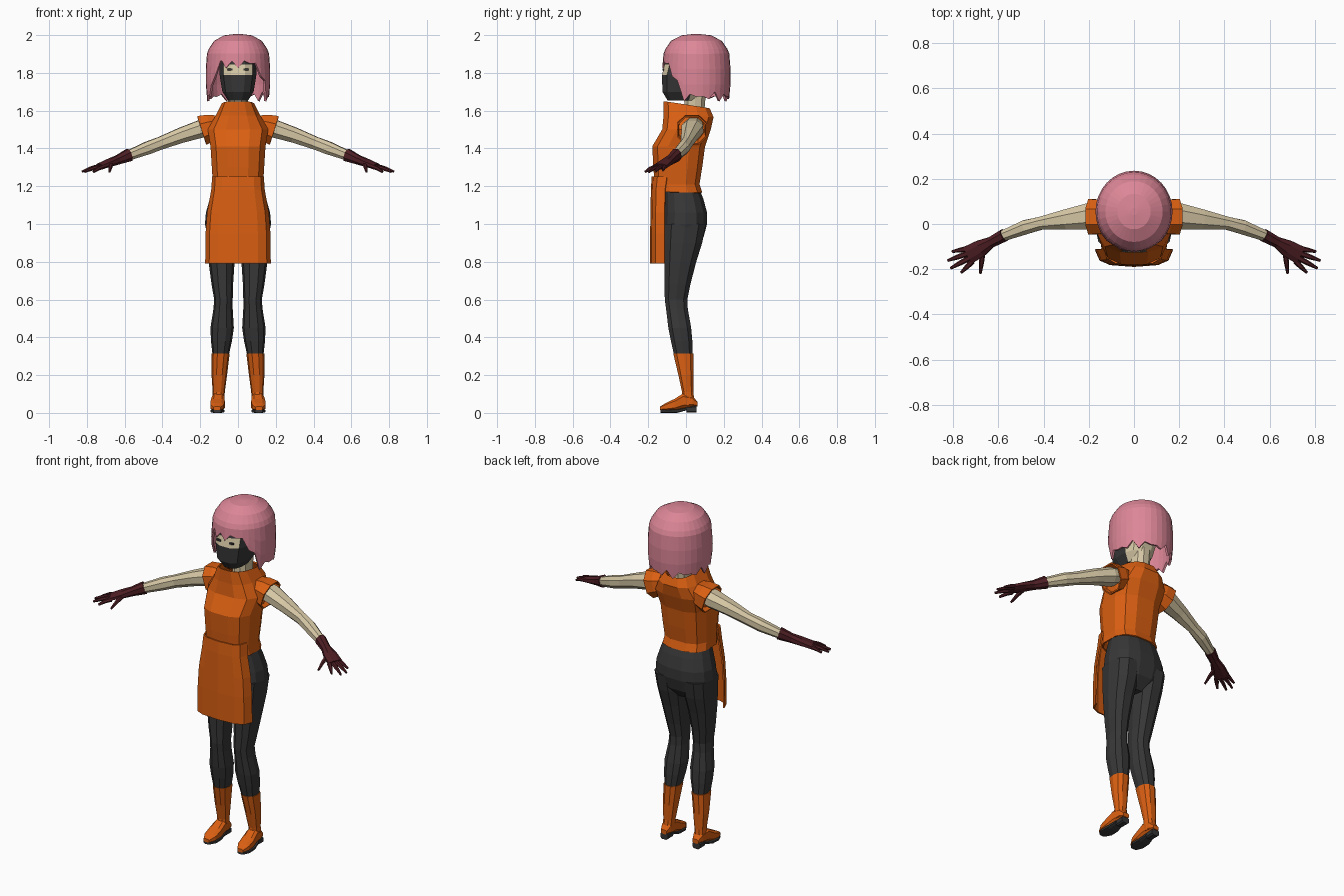
import bpy, bmesh, math
from mathutils import Vector as V


def material(name, rgb):
    m = bpy.data.materials.new(name)
    m.diffuse_color = (*rgb, 1)
    return m


PINK = material("pink_hair", (0.72, 0.24, 0.31))
ORANGE = material("orange_cloth", (0.70, 0.115, 0.006))
SKIN = material("pale_skin", (0.68, 0.58, 0.38))
DARK = material("charcoal", (0.038, 0.038, 0.038))
MAROON = material("maroon_glove", (0.075, 0.013, 0.017))


def ring(c, u, v, n=12, p=0.8):
    """Superellipse ring with half axes u and v; p < 1 is boxier."""
    pts = []
    for i in range(n):
        a = 2 * math.pi * (i + 0.5) / n
        s, k = math.sin(a), math.cos(a)
        pts.append(V(c) + V(u) * math.copysign(abs(s) ** p, s)
                   + V(v) * math.copysign(abs(k) ** p, k))
    return pts


def loft(name, rings, mats, closed=True, caps=True, mirror=False, thick=0, rule=None):
    bm = bmesh.new()
    rows = [[bm.verts.new(p) for p in r] for r in rings]
    n = len(rows[0])
    for a, b in zip(rows, rows[1:]):
        for i in range(n if closed else n - 1):
            j = (i + 1) % n
            bm.faces.new((a[i], a[j], b[j], b[i]))
    if caps:
        bm.faces.new(rows[0])
        bm.faces.new(rows[-1])
    bmesh.ops.recalc_face_normals(bm, faces=bm.faces)
    if rule:
        for f in bm.faces:
            f.material_index = rule(f.calc_center_median())
    me = bpy.data.meshes.new(name)
    bm.to_mesh(me)
    bm.free()
    ob = bpy.data.objects.new(name, me)
    bpy.context.collection.objects.link(ob)
    for m in mats:
        me.materials.append(m)
    if thick:
        s = ob.modifiers.new("thickness", "SOLIDIFY")
        s.thickness, s.offset = thick, 0
    if mirror:
        ob.modifiers.new("mirror", "MIRROR").use_mirror_merge = False
    return ob


def body_ring(w, f, b, zf, zb=None, n=12, p=0.75):
    """Level ring with half width w, front f and back b, tilted from zf to zb."""
    zb = zf if zb is None else zb
    return ring((0, (f + b) / 2, (zf + zb) / 2), (w, 0, 0),
                (0, (f - b) / 2, (zf - zb) / 2), n, p)


def box_ring(z, x0, x1, y0, y1, n=10):
    return ring(((x0 + x1) / 2, (y0 + y1) / 2, z), ((x1 - x0) / 2, 0, 0),
                (0, (y0 - y1) / 2, 0), n, 0.85)


def tube(name, path, mats, n=8, **kw):
    """Tube along points (x, y, z, half width, half height)."""
    rings = []
    for i, (x, y, z, w, h) in enumerate(path):
        a, b = path[max(i - 1, 0)], path[min(i + 1, len(path) - 1)]
        d = (V(b[:3]) - V(a[:3])).normalized()
        side = d.cross(V((0, 0, 1))).normalized()
        rings.append(ring((x, y, z), side * w, side.cross(d) * h, n, 0.9))
    return loft(name, rings, mats, mirror=True, **kw)


# Head with a mask that leaves an eye slit
def mask_rule(c):
    slit = 1.79 < c.z < 1.845 and abs(c.x) < 0.085
    return 1 if c.y < 0.0 and c.z < 1.9 and not slit else 0


loft("head", [body_ring(*r) for r in (
    (0.055, -0.100, 0.070, 1.655), (0.085, -0.128, 0.100, 1.70),
    (0.100, -0.130, 0.130, 1.79), (0.100, -0.117, 0.150, 1.845),
    (0.100, -0.100, 0.150, 1.90), (0.060, -0.040, 0.110, 1.96))],
    [SKIN, DARK], rule=mask_rule)
loft("neck", [body_ring(w, f, b, z, None, 10, 0.9) for w, f, b, z in (
    (0.07, -0.03, 0.11, 1.50), (0.05, -0.01, 0.10, 1.60), (0.055, -0.01, 0.11, 1.72))], [SKIN])

# Eyes
loft("eye", [[V((x, y, z)) for x, z in ((0.028, 1.812), (0.055, 1.814), (0.055, 1.824), (0.028, 1.822))]
             for y in (-0.125, -0.117)], [DARK], mirror=True)

# Bob hair: dome, short fringe in front, ragged strands around
COLS = 32


def hair_bottom(a, j):
    jag = 0.026 * (j % 2) + 0.012 * (j % 3)
    if a < 36:
        return 1.825 + jag
    if a < 50:
        return 1.77 + jag
    return (1.71 if a < 62 else 1.65) + jag


def hair_row(z_of, r_of):
    pts = []
    for j in range(COLS):
        a = 2 * math.pi * j / COLS
        z = z_of(j, abs(math.degrees(a if a < math.pi else a - 2 * math.pi)))
        r = r_of(z)
        pts.append(V((0.96 * r * math.sin(a), 0.055 - 1.02 * r * math.cos(a), z)))
    return pts


def hair_radius(z):
    return 0.165 + 0.008 * min(1, (1.9 - z) / 0.1) - 0.09 * max(0, 1.76 - z)


hair = [hair_row(lambda j, a, z=z: z, lambda q, r=r: r)
        for r, z in ((0.015, 2.0), (0.075, 1.993), (0.128, 1.965), (0.155, 1.925))]
for t in (0, 0.35, 0.7, 1):
    hair.append(hair_row(lambda j, a, t=t: 1.9 + t * ((hair_bottom(a, j) if t == 1 else
                         hair_bottom(a, 0) + 0.02) - 1.9), hair_radius))
ob = loft("hair", hair, [PINK], caps=False, thick=0.012)
bm = bmesh.new()
bm.from_mesh(ob.data)
bm.verts.ensure_lookup_table()
bm.faces.new(bm.verts[:COLS])
bmesh.ops.recalc_face_normals(bm, faces=bm.faces)
bm.to_mesh(ob.data)
bm.free()

# Sleeveless tunic with a funnel collar
loft("tunic", [body_ring(*r, 12, 0.7) for r in (
    (0.083, -0.118, 0.125, 1.65, 1.61), (0.118, -0.118, 0.145, 1.575, 1.565),
    (0.160, -0.125, 0.130, 1.50, 1.50), (0.145, -0.178, 0.100, 1.41, 1.41),
    (0.138, -0.172, 0.085, 1.30, 1.30), (0.132, -0.165, 0.070, 1.21, 1.21),
    (0.138, -0.160, 0.085, 1.17, 1.165))], [ORANGE], caps=False, thick=0.008)
tube("shoulder_cap", [(0.09, 0.03, 1.525, 0.06, 0.05), (0.145, 0.032, 1.51, 0.078, 0.072),
                      (0.192, 0.032, 1.495, 0.080, 0.082)], [ORANGE], caps=False, thick=0.008)

# Apron panel hanging in front
apron = []
for z, w, f, e in ((1.25, 0.133, -0.178, -0.10), (1.18, 0.138, -0.182, -0.11),
                   (1.06, 0.160, -0.184, -0.112), (0.95, 0.168, -0.186, -0.112),
                   (0.79, 0.170, -0.186, -0.112)):
    apron.append([V((s * w, y, z)) for s, y in (
        (-1, e), (-0.88, (e + f) / 2 - 0.01), (-0.62, f + 0.008), (0, f),
        (0.62, f + 0.008), (0.88, (e + f) / 2 - 0.01), (1, e))])
loft("apron", apron, [ORANGE], closed=False, caps=False, thick=0.008)

# Trousers
loft("hips", [body_ring(*r, None, 14, 0.85) for r in (
    (0.122, -0.110, 0.060, 1.22), (0.150, -0.115, 0.095, 1.13), (0.170, -0.118, 0.114, 1.06),
    (0.175, -0.120, 0.114, 1.00), (0.160, -0.110, 0.095, 0.93), (0.060, -0.060, 0.040, 0.87))], [DARK])
loft("trouser_leg", [box_ring(*r) for r in (
    (1.00, 0.010, 0.172, -0.118, 0.110), (0.90, 0.008, 0.166, -0.120, 0.090),
    (0.80, 0.018, 0.156, -0.118, 0.058), (0.68, 0.026, 0.140, -0.116, 0.026),
    (0.60, 0.028, 0.126, -0.115, 0.010), (0.55, 0.028, 0.130, -0.108, 0.012),
    (0.45, 0.022, 0.146, -0.096, 0.030), (0.38, 0.032, 0.143, -0.082, 0.036),
    (0.30, 0.050, 0.134, -0.064, 0.038))], [DARK], mirror=True)

# Boots: shaft, foot, sole and heel
loft("boot_shaft", [box_ring(*r) for r in (
    (0.315, 0.044, 0.139, -0.070, 0.043), (0.20, 0.058, 0.140, -0.042, 0.041),
    (0.11, 0.070, 0.134, -0.022, 0.040), (0.04, 0.072, 0.136, -0.030, 0.050))], [ORANGE], mirror=True)


def foot_part(name, sections, mat):
    loft(name, [ring(((a + b) / 2, y, (c + d) / 2), ((b - a) / 2, 0, 0), (0, 0, (d - c) / 2), 8, 0.6)
                for y, a, b, c, d in sections], [mat], mirror=True)


foot_part("boot_foot", ((-0.138, 0.092, 0.130, 0.014, 0.034), (-0.105, 0.072, 0.146, 0.012, 0.054),
                        (-0.060, 0.068, 0.147, 0.012, 0.076), (-0.015, 0.070, 0.140, 0.022, 0.105),
                        (0.035, 0.074, 0.134, 0.032, 0.090), (0.060, 0.084, 0.124, 0.034, 0.060)), ORANGE)
foot_part("boot_sole", ((-0.134, 0.090, 0.132, 0.0, 0.018), (-0.100, 0.070, 0.148, 0.0, 0.018),
                        (-0.045, 0.072, 0.146, 0.0, 0.020), (0.005, 0.080, 0.134, 0.014, 0.030)), DARK)
foot_part("boot_heel", ((0.002, 0.082, 0.128, 0.0, 0.036), (0.055, 0.080, 0.130, 0.0, 0.040)), DARK)

# Bare arms
tube("arm", [(0.12, 0.040, 1.525, 0.050, 0.040), (0.20, 0.034, 1.502, 0.062, 0.050),
             (0.30, 0.020, 1.470, 0.048, 0.043), (0.41, 0.004, 1.428, 0.031, 0.036),
             (0.48, -0.014, 1.402, 0.034, 0.036), (0.60, -0.060, 1.355, 0.024, 0.026)], [SKIN])

# Gloves with four fingers and a thumb
tube("glove", [(0.575, -0.050, 1.366, 0.030, 0.036), (0.635, -0.082, 1.340, 0.026, 0.026),
               (0.680, -0.108, 1.324, 0.040, 0.022), (0.735, -0.138, 1.304, 0.044, 0.016)], [MAROON])
FINGERS = (((0.730, -0.108, 1.308), (0.805, -0.122, 1.284)), ((0.735, -0.130, 1.305), (0.825, -0.162, 1.278)),
           ((0.728, -0.150, 1.302), (0.812, -0.196, 1.276)), ((0.715, -0.165, 1.302), (0.765, -0.215, 1.276)),
           ((0.670, -0.125, 1.318), (0.680, -0.218, 1.276)))
for name, (a, b) in zip(("little_finger", "ring_finger", "middle_finger", "index_finger", "thumb"), FINGERS):
    m = (V(a) + V(b)) / 2 + V((0, 0, 0.004))
    tube(name, [(*a, 0.013, 0.012), (*m, 0.011, 0.010), (*b, 0.006, 0.006)], [MAROON], n=6)
